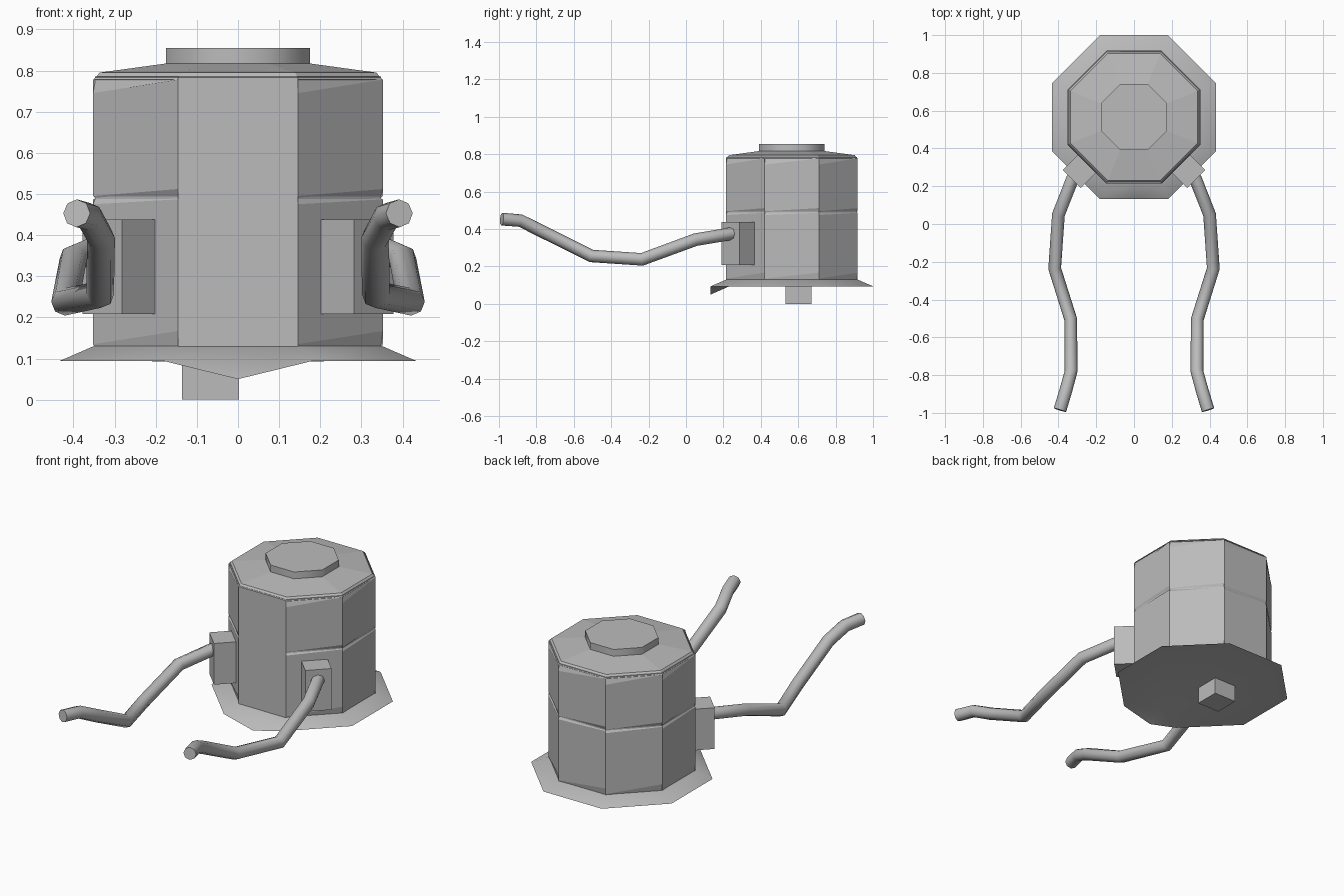
import bpy, bmesh
from math import pi, sin, cos, tan
from mathutils import Vector, Matrix

cube = bpy.data.objects.get("Cube")
if cube:
    bpy.data.objects.remove(cube, do_unlink=True)

CY = 0.566                 # body axis in y
T = tan(pi / 8)            # half side of an octagon with unit apothem

grey = bpy.data.materials.new("plain grey")
grey.use_nodes = True
grey.diffuse_color = (0.5, 0.5, 0.5, 1)
grey.node_tree.nodes["Principled BSDF"].inputs["Base Color"].default_value = (0.5, 0.5, 0.5, 1)


def finish(name, bm, smooth=False):
    bmesh.ops.recalc_face_normals(bm, faces=bm.faces)
    mesh = bpy.data.meshes.new(name)
    bm.to_mesh(mesh)
    bm.free()
    mesh.materials.append(grey)
    ob = bpy.data.objects.new(name, mesh)
    bpy.context.collection.objects.link(ob)
    if smooth:
        bpy.ops.object.select_all(action='DESELECT')
        bpy.context.view_layer.objects.active = ob
        ob.select_set(True)
        bpy.ops.object.shade_smooth_by_angle(angle=1.0)


def octagon(apothem, z):
    r = apothem / cos(pi / 8)
    return [Vector((r * cos(a), CY + r * sin(a), z))
            for a in (-5 * pi / 8 + i * pi / 4 for i in range(8))]


def loft(bm, rings, caps=True):
    rows = [[bm.verts.new(p) for p in ring] for ring in rings]
    n = len(rows[0])
    for a, b in zip(rows, rows[1:]):
        for i in range(n):
            j = (i + 1) % n
            bm.faces.new((a[i], a[j], b[j], b[i]))
    if caps:
        bm.faces.new(rows[0][::-1])
        bm.faces.new(rows[-1])
    return rows


def stack(name, profile, smooth=False):
    bm = bmesh.new()
    loft(bm, [octagon(r, z) for r, z in profile])
    finish(name, bm, smooth)


# Body core, roof and lid
stack("body_core", [(0.347, 0.11), (0.347, 0.785)])
stack("roof", [(0.351, 0.778), (0.336, 0.795), (0.175, 0.817)])
stack("lid", [(0.175, 0.808), (0.175, 0.855)], smooth=True)

# Wall panels in two tiers, with shallow sloping edges that narrow to one end;
# each tier is (base bottom, base top) and its face (bottom a, bottom b, top a, top b)
TIERS = [((0.12, 0.49), (0.135, 0.167, 0.475, 0.487)),
         ((0.49, 0.78), (0.495, 0.512, 0.745, 0.778))]
FRONT = [((0.12, 0.785), (0.122, 0.122, 0.783, 0.783))]
bm = bmesh.new()
for side in range(8):
    turn = Matrix.Translation((0, CY, 0)) @ Matrix.Rotation(side * pi / 4, 4, 'Z')
    for (low, top), (low_a, low_b, top_a, top_b) in (TIERS if side else FRONT):
        rings = []
        for depth, heights in ((0.346, (low, low, top, top)),
                               (0.352, (low_a, low_b, top_b, top_a))):
            w = T * depth
            rings.append([turn @ Vector((x, -depth, z))
                          for x, z in zip((-w, w, w, -w), heights)])
        loft(bm, rings)
finish("wall_panels", bm)

# Flared skirt, its front edge folded down to a point
bm = bmesh.new()
inner, outer = octagon(0.351, 0.13), octagon(0.434, 0.094)
inner.insert(1, Vector((0, CY - 0.351, 0.13)))
outer.insert(1, Vector((0, CY - 0.434, 0.05)))
rows = loft(bm, [outer, inner], caps=False)
hub = bm.verts.new((0, 0.23, 0.093))
for i in range(9):
    bm.faces.new((hub, rows[0][(i + 1) % 9], rows[0][i]))
bm.faces.new(rows[1])
finish("skirt", bm, smooth=True)

# Small block under the base
bm = bmesh.new()
bmesh.ops.create_cube(bm, size=1, matrix=Matrix.Translation((-0.067, 0.602, 0.055))
                      @ Matrix.Diagonal((0.138, 0.14, 0.11, 1)))
finish("base_block", bm)

# Shoulder blocks and bent arms, mirrored left and right
path = [(0.285, 0.30, 0.38), (0.325, 0.24, 0.375), (0.40, 0.05, 0.343),
        (0.42, -0.235, 0.238), (0.335, -0.505, 0.256), (0.333, -0.78, 0.393),
        (0.362, -0.885, 0.445), (0.392, -0.985, 0.453)]
for label, s in (("left", 1), ("right", -1)):
    bm = bmesh.new()
    bmesh.ops.create_cube(bm, size=1, matrix=Matrix.Translation((0.283 * s, 0.285, 0.323))
                          @ Matrix.Rotation(s * pi / 4, 4, 'Z')
                          @ Matrix.Diagonal((0.135, 0.132, 0.23, 1)))
    finish(label + "_shoulder_block", bm)

    pts = [Vector((x * s, y, z)) for x, y, z in path]
    rings = []
    for i, p in enumerate(pts):
        along = (pts[min(i + 1, len(pts) - 1)] - pts[max(i - 1, 0)]).normalized()
        across = along.cross(Vector((0, 0, 1))).normalized()
        up = across.cross(along)
        rings.append([p + 0.034 * (across * cos(k * pi / 4) + up * sin(k * pi / 4))
                      for k in range(8)])
    bm = bmesh.new()
    loft(bm, rings)
    finish(label + "_arm", bm, smooth=True)
